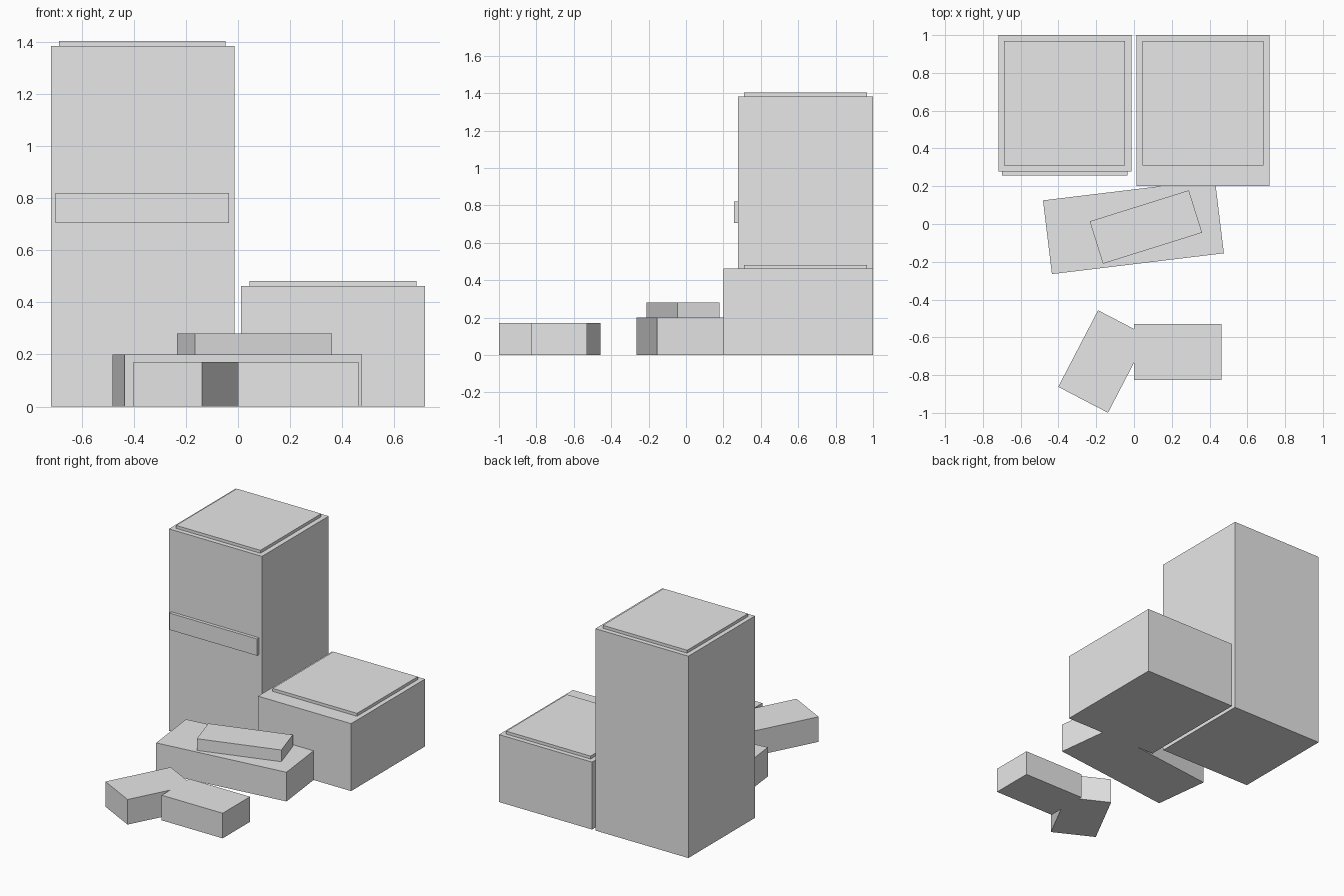
import bpy
import math
from mathutils import Matrix, Vector

if "Cube" in bpy.data.objects:
    bpy.data.objects.remove(bpy.data.objects["Cube"])

grey = bpy.data.materials.new("plain_grey")
grey.diffuse_color = (0.8, 0.8, 0.8, 1.0)
grey.use_nodes = True
grey.node_tree.nodes["Principled BSDF"].inputs["Base Color"].default_value = grey.diffuse_color


def block(name, size, base, angle=0.0):
    """Box standing on the base point, turned about z by angle degrees."""
    bpy.ops.mesh.primitive_cube_add(size=1)
    ob = bpy.context.object
    ob.name = ob.data.name = name
    turn = Matrix.Rotation(math.radians(angle), 4, 'Z')
    scale = Matrix.Diagonal((*size, 1.0))
    lift = Vector((base[0], base[1], base[2] + size[2] / 2))
    ob.data.transform(Matrix.Translation(lift) @ turn @ scale)
    ob.data.materials.append(grey)
    return ob


def span(name, x, y, z):
    """Box between pairs of limits on each axis."""
    return block(name, (x[1] - x[0], y[1] - y[0], z[1] - z[0]),
                 ((x[0] + x[1]) / 2, (y[0] + y[1]) / 2, z[0]))


# Tall building with roof slab and front band
span("tower", (-0.718, -0.013), (0.278, 1.0), (0, 1.383))
span("tower_roof", (-0.687, -0.047), (0.31, 0.968), (1.383, 1.403))
span("tower_front_band", (-0.70, -0.035), (0.256, 0.278), (0.705, 0.82))

# Low building with roof slab
span("low_building", (0.012, 0.717), (0.2, 1.0), (0, 0.462))
span("low_building_roof", (0.045, 0.685), (0.31, 0.968), (0.462, 0.482))

# Turned slab with a smaller slab on top
block("large_slab", (0.917, 0.393, 0.2), (-0.003, -0.015, 0), 6.9)
block("upper_slab", (0.55, 0.235, 0.08), (0.063, -0.016, 0.2), 17.4)

# Two joined blocks in front
span("front_block_straight", (0, 0.462), (-0.826, -0.53), (0, 0.172))
block("front_block_turned", (0.457, 0.297, 0.172), (-0.164, -0.728, 0), 62.5)
